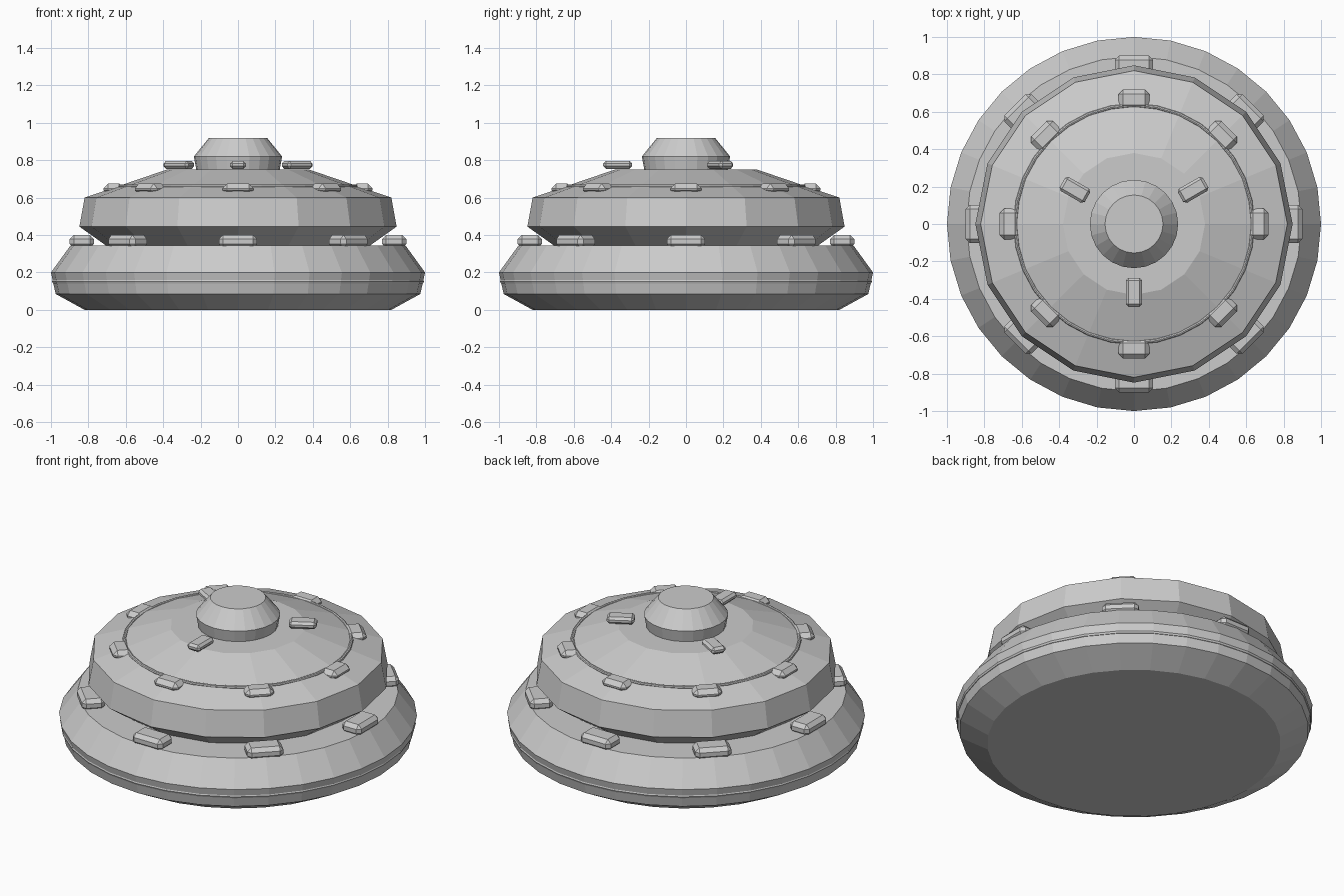
import bpy, bmesh
from math import sin, cos, pi, radians
from mathutils import Matrix, Vector

if "Cube" in bpy.data.objects:
    bpy.data.objects.remove(bpy.data.objects["Cube"])

grey = bpy.data.materials.new("plain grey")
grey.diffuse_color = (0.6, 0.6, 0.6, 1)
grey.use_nodes = True
grey.node_tree.nodes["Principled BSDF"].inputs["Base Color"].default_value = grey.diffuse_color


def finish(name, bm):
    bmesh.ops.recalc_face_normals(bm, faces=bm.faces)
    mesh = bpy.data.meshes.new(name)
    bm.to_mesh(mesh)
    bm.free()
    mesh.materials.append(grey)
    obj = bpy.data.objects.new(name, mesh)
    bpy.context.collection.objects.link(obj)
    return obj


def turned(name, profile, sides):
    """Closed flat-shaded solid of revolution from (radius, z) points."""
    bm = bmesh.new()
    rings = [[bm.verts.new((r * cos(2 * pi * i / sides), r * sin(2 * pi * i / sides), z))
              for i in range(sides)] for r, z in profile]
    for a, b in zip(rings, rings[1:]):
        for i in range(sides):
            j = (i + 1) % sides
            bm.faces.new((a[i], a[j], b[j], b[i]))
    bm.faces.new(rings[0][::-1])
    bm.faces.new(rings[-1])
    return finish(name, bm)


def trim_ring(name, radius, z, thick, sides=32, around=8):
    """Thin torus trim."""
    bm = bmesh.new()
    rings = []
    for i in range(sides):
        a = 2 * pi * i / sides
        ring = []
        for k in range(around):
            t = 2 * pi * k / around
            r = radius + thick * cos(t)
            ring.append(bm.verts.new((r * cos(a), r * sin(a), z + thick * sin(t))))
        rings.append(ring)
    for i in range(sides):
        p, q = rings[i], rings[(i + 1) % sides]
        for k in range(around):
            m = (k + 1) % around
            bm.faces.new((p[k], q[k], q[m], p[m]))
    return finish(name, bm)


def blocks(name, count, start, radius, z, size, bevel):
    """Ring of chamfered blocks; size is (radial, tangential, height)."""
    for n in range(count):
        bm = bmesh.new()
        bmesh.ops.create_cube(bm, size=1)
        bmesh.ops.scale(bm, vec=Vector(size), verts=bm.verts)
        bmesh.ops.bevel(bm, geom=list(bm.edges), offset=bevel, segments=1,
                        profile=0.5, affect='EDGES')
        turn = Matrix.Rotation(radians(start) + 2 * pi * n / count, 4, 'Z')
        bmesh.ops.transform(bm, matrix=turn @ Matrix.Translation((radius, 0, z)), verts=bm.verts)
        finish(f"{name}_{n + 1}", bm)


# Round base with a trim line
turned("base", [(0.82, 0), (0.975, 0.085), (1.0, 0.2), (0.895, 0.345)], 32)
trim_ring("base_trim", 0.979, 0.152, 0.015)

# Sixteen-sided upper body
turned("upper_body", [(0.70, 0.34), (0.848, 0.445), (0.82, 0.6), (0.38, 0.75)], 16)
trim_ring("upper_trim", 0.635, 0.66, 0.01)

# Top cap
turned("cap", [(0.222, 0.745), (0.236, 0.82), (0.155, 0.92)], 24)

# Chamfered blocks
blocks("lower_block", 8, 0, 0.835, 0.365, (0.13, 0.205, 0.07), 0.022)
blocks("middle_block", 8, 0, 0.665, 0.645, (0.11, 0.165, 0.06), 0.025)
blocks("top_block", 3, -90, 0.365, 0.775, (0.155, 0.086, 0.042), 0.014)
